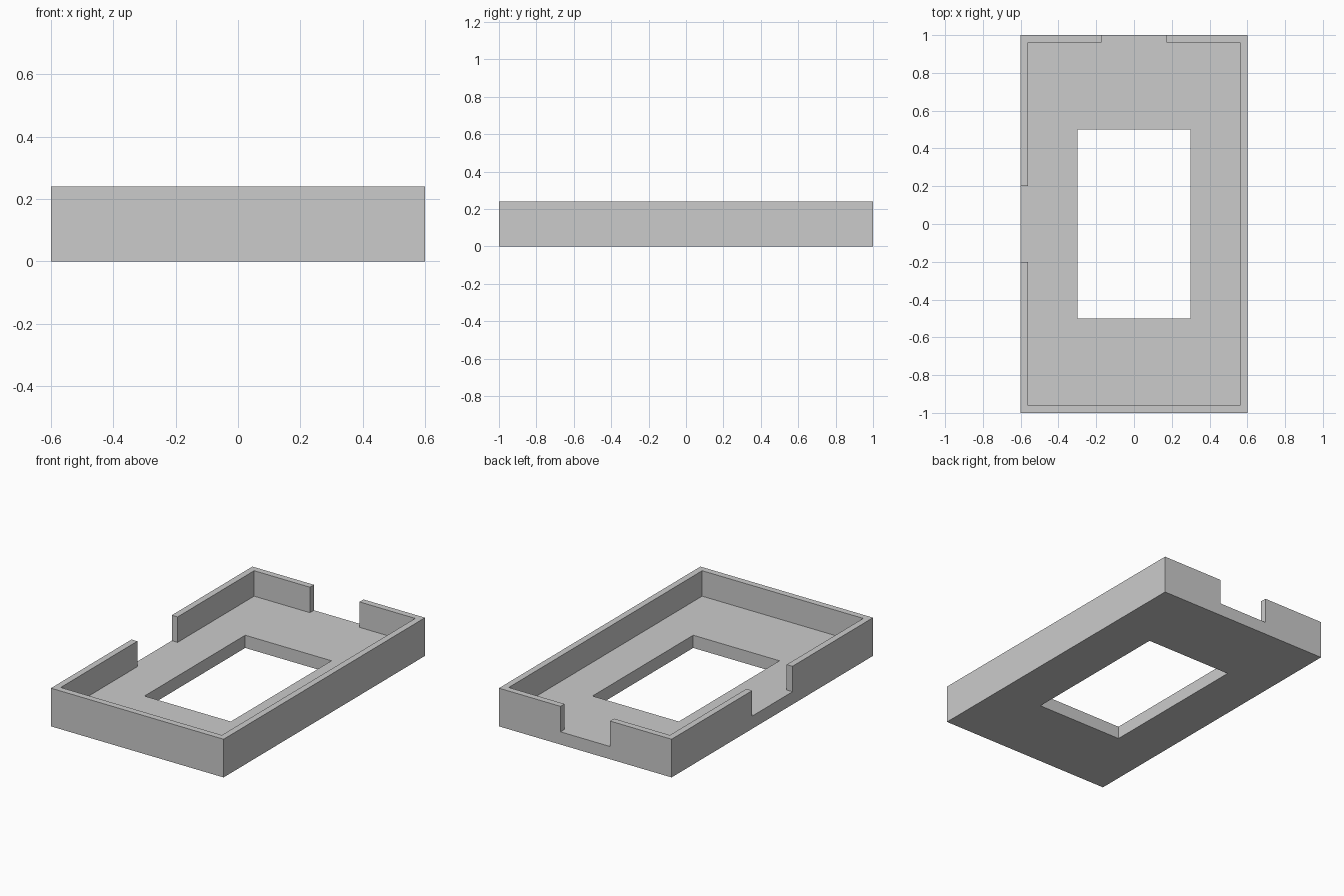
import bpy

if "Cube" in bpy.data.objects:
    bpy.data.objects.remove(bpy.data.objects["Cube"])

W, L, H = 1.2, 2.0, 0.24      # outer size
WALL, FLOOR = 0.04, 0.08      # wall and floor thickness


def box(name, x0, x1, y0, y1, z0, z1):
    bpy.ops.mesh.primitive_cube_add(size=1, location=((x0 + x1) / 2, (y0 + y1) / 2, (z0 + z1) / 2))
    ob = bpy.context.object
    ob.name = name
    ob.scale = (x1 - x0, y1 - y0, z1 - z0)
    bpy.ops.object.transform_apply(location=True, rotation=False, scale=True)
    return ob


# Solid block that becomes the tray
tray = box("tray", -W / 2, W / 2, -L / 2, L / 2, 0, H)

# Cavity, floor window, left notch and back notch
cutters = [
    box("cavity_cutter", -W / 2 + WALL, W / 2 - WALL, -L / 2 + WALL, L / 2 - WALL, FLOOR, H + 0.1),
    box("window_cutter", -0.3, 0.3, -0.5, 0.5, -0.1, H + 0.1),
    box("left_notch_cutter", -W / 2 - 0.1, -0.45, -0.2, 0.2, FLOOR, H + 0.1),
    box("back_notch_cutter", -0.172, 0.172, 0.8, L / 2 + 0.1, FLOOR, H + 0.1),
]

for cutter in cutters:
    cutter.hide_render = True
    bpy.context.view_layer.objects.active = tray
    mod = tray.modifiers.new(cutter.name, 'BOOLEAN')
    mod.operation = 'DIFFERENCE'
    mod.solver = 'EXACT'
    mod.object = cutter
    bpy.ops.object.modifier_apply(modifier=mod.name)
    bpy.data.objects.remove(cutter, do_unlink=True)
